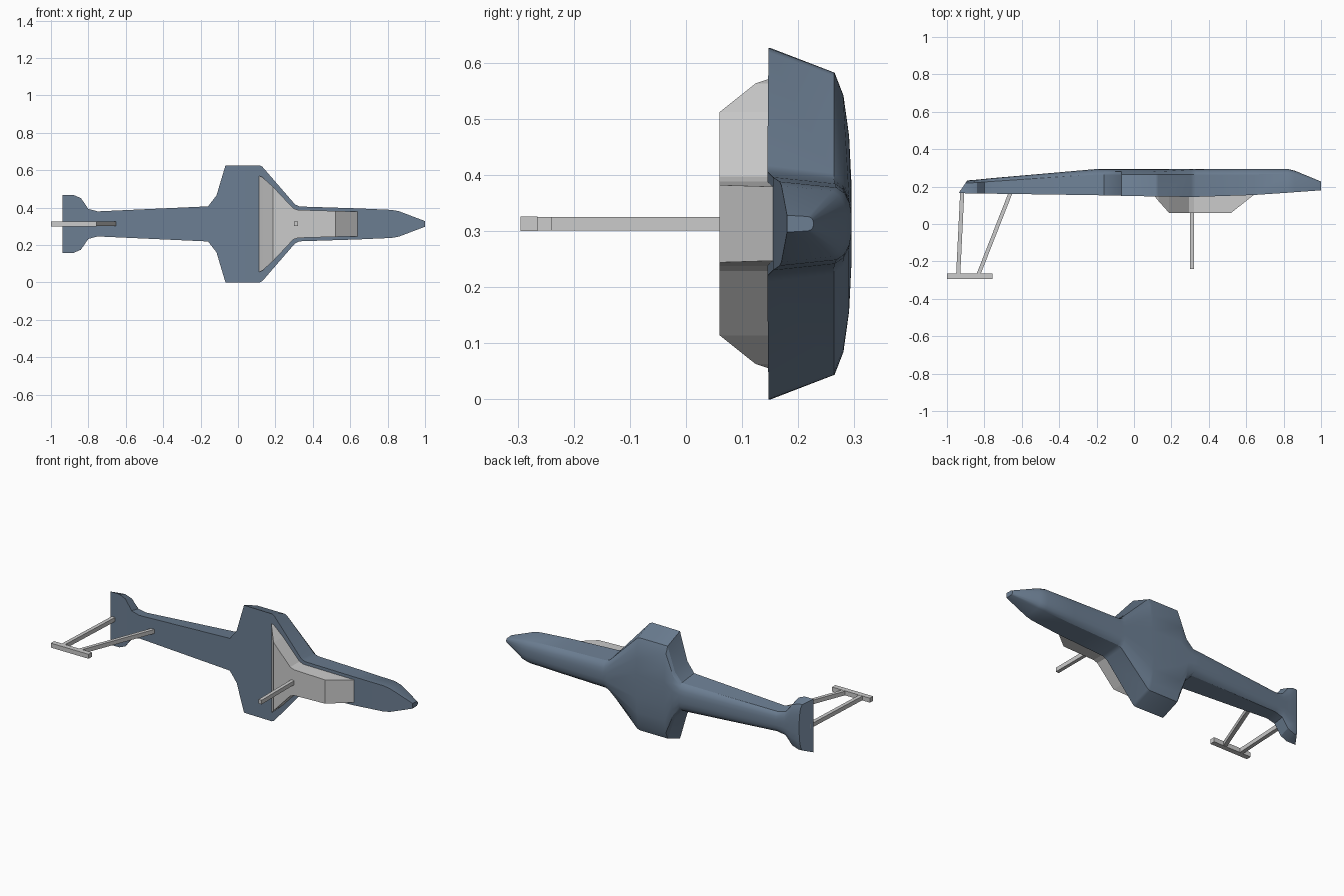
import bpy, bmesh
from mathutils import Vector

if "Cube" in bpy.data.objects:
    bpy.data.objects.remove(bpy.data.objects["Cube"])

ZC = 0.313  # height of the mirror plane


def finish(name, bm, mat=None, smooth=False):
    bmesh.ops.recalc_face_normals(bm, faces=bm.faces)
    me = bpy.data.meshes.new(name)
    bm.to_mesh(me)
    bm.free()
    ob = bpy.data.objects.new(name, me)
    bpy.context.collection.objects.link(ob)
    if mat:
        me.materials.append(mat)
    if smooth:
        bpy.context.view_layer.objects.active = ob
        ob.select_set(True)
        bpy.ops.object.shade_smooth_by_angle(angle=0.5)
        ob.select_set(False)
    return ob


def loft(name, stations, profile, mat=None, smooth=False, rake=0.0):
    """Skin sections along x. Station: x, half width, front y, back y.
    Profile: (width fraction, depth fraction), mirrored about ZC."""
    full = profile + [(-w, d) for w, d in reversed(profile)]
    bm = bmesh.new()
    rings = []
    for i, (x, h, yf, yb) in enumerate(stations):
        shift = rake if i == 0 else 0
        rings.append([bm.verts.new((x + shift * d, yf + (yb - yf) * d, ZC + h * w))
                      for w, d in full])
    n = len(full)
    for a, b in zip(rings, rings[1:]):
        for i in range(n):
            j = (i + 1) % n
            bm.faces.new((a[i], a[j], b[j], b[i]))
    bm.faces.new(rings[0])
    bm.faces.new(rings[-1])
    return finish(name, bm, mat, smooth)


def bar(name, p, q, wx, wy, wz):
    """Square bar whose ends are swept from p to q."""
    bm = bmesh.new()
    bmesh.ops.create_cube(bm, size=1)
    p, q = Vector(p), Vector(q)
    for v in bm.verts:
        end = q if v.co.y > 0 else p
        v.co = end + Vector((v.co.x * wx, v.co.y * wy, v.co.z * wz))
    return finish(name, bm)


blue = bpy.data.materials.new("hull_blue")
blue.diffuse_color = (0.15, 0.21, 0.29, 1)
blue.use_nodes = True
blue.node_tree.nodes["Principled BSDF"].inputs["Base Color"].default_value = blue.diffuse_color

# Main hull: flat front, domed back
dome = [(1, 0), (0.86, 0.79), (0.73, 0.9), (0.5, 0.97), (0.22, 1)]
loft("hull", [
    (-0.937, 0.155, 0.165, 0.232),
    (-0.88, 0.155, 0.164, 0.234),
    (-0.84, 0.138, 0.164, 0.237),
    (-0.80, 0.08, 0.163, 0.241),
    (-0.75, 0.067, 0.162, 0.246),
    (-0.20, 0.092, 0.154, 0.294),
    (-0.16, 0.094, 0.153, 0.295),
    (-0.115, 0.152, 0.152, 0.295),
    (-0.067, 0.313, 0.151, 0.295),
    (0.115, 0.313, 0.147, 0.295),
    (0.13, 0.306, 0.147, 0.295),
    (0.305, 0.104, 0.145, 0.295),
    (0.33, 0.093, 0.145, 0.295),
    (0.64, 0.083, 0.155, 0.295),
    (0.82, 0.075, 0.167, 0.295),
    (0.86, 0.068, 0.17, 0.285),
    (1.0, 0.015, 0.18, 0.227),
], dome, blue, True, rake=0.045)

# Grey belly fairing on the front side
loft("belly_fairing", [
    (0.113, 0.257, 0.145, 0.17),
    (0.13, 0.25, 0.124, 0.17),
    (0.187, 0.199, 0.06, 0.17),
    (0.295, 0.084, 0.06, 0.17),
    (0.32, 0.075, 0.06, 0.17),
    (0.52, 0.069, 0.06, 0.17),
    (0.64, 0.066, 0.155, 0.17),
], [(1, 0), (1, 1)])

# Nose post, tail struts and tail skid
bar("nose_post", (0.31, -0.23, ZC), (0.31, 0.07, ZC), 0.02, 0.02, 0.024)
bar("rear_tail_strut", (-0.94, -0.268, ZC), (-0.918, 0.175, ZC), 0.022, 0.01, 0.024)
bar("front_tail_strut", (-0.833, -0.268, ZC), (-0.655, 0.175, ZC), 0.022, 0.01, 0.024)
bar("tail_skid", (-0.878, -0.284, ZC), (-0.878, -0.276, ZC), 0.244, 0.022, 0.026)
